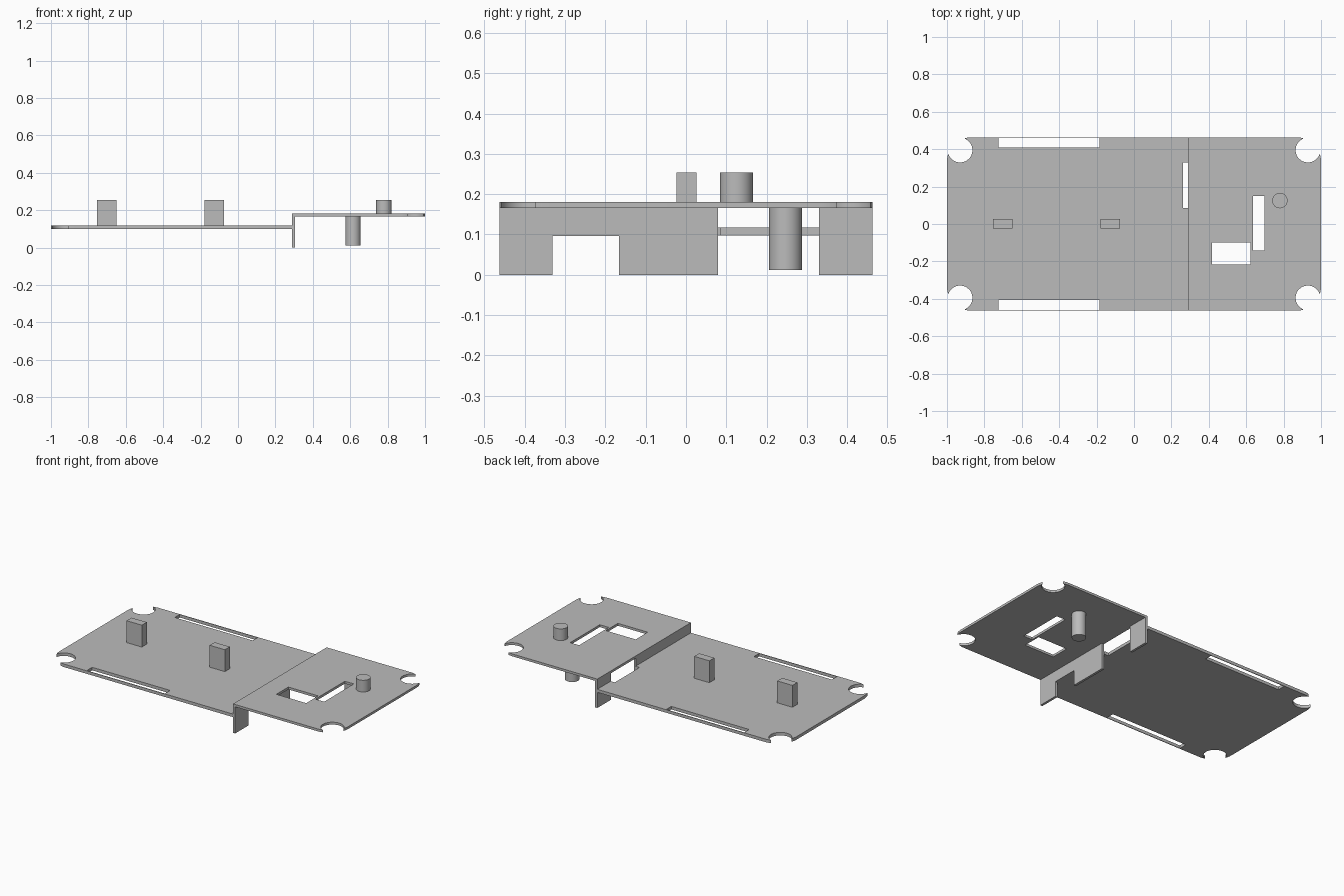
import bpy
import bmesh
from math import cos, sin, pi, atan2
from mathutils import Vector, Matrix
from mathutils.geometry import intersect_sphere_sphere_2d

cube = bpy.data.objects.get("Cube")
if cube:
    bpy.data.objects.remove(cube, do_unlink=True)

grey = bpy.data.materials.new("plain grey")
grey.use_nodes = True
GREY = (0.5, 0.5, 0.5, 1)
grey.diffuse_color = GREY
grey.node_tree.nodes["Principled BSDF"].inputs["Base Color"].default_value = GREY

HALF = 0.463        # half depth of the plates
STEP = 0.29         # where the two levels meet
LOW, LOW_TOP = 0.098, 0.117
HIGH, HIGH_TOP = 0.166, 0.181


def finish(name, mesh):
    obj = bpy.data.objects.new(name, mesh)
    bpy.context.collection.objects.link(obj)
    mesh.materials.clear()
    mesh.materials.append(grey)
    bpy.ops.object.select_all(action='DESELECT')
    obj.select_set(True)
    bpy.context.view_layer.objects.active = obj
    bpy.ops.object.shade_smooth_by_angle()
    return obj


def sheet(name, loops, thickness, matrix):
    """Flat sheet: first loop is the outline, the rest are holes."""
    curve = bpy.data.curves.new(name, 'CURVE')
    curve.dimensions = '2D'
    curve.fill_mode = 'BOTH'
    curve.extrude = thickness / 2
    for loop in loops:
        spline = curve.splines.new('POLY')
        spline.points.add(len(loop) - 1)
        for point, (x, y) in zip(spline.points, loop):
            point.co = (x, y, 0, 1)
        spline.use_cyclic_u = True
    temp = bpy.data.objects.new(name + " outline", curve)
    bpy.context.collection.objects.link(temp)
    graph = bpy.context.evaluated_depsgraph_get()
    mesh = bpy.data.meshes.new_from_object(temp.evaluated_get(graph))
    bpy.data.objects.remove(temp, do_unlink=True)
    bm = bmesh.new()
    bm.from_mesh(mesh)
    bmesh.ops.remove_doubles(bm, verts=bm.verts, dist=0.00005)
    bmesh.ops.recalc_face_normals(bm, faces=bm.faces)
    bm.transform(matrix)
    bm.to_mesh(mesh)
    bm.free()
    return finish(name, mesh)


def box(name, lo, hi):
    lo, hi = Vector(lo), Vector(hi)
    bm = bmesh.new()
    bmesh.ops.create_cube(bm, size=1, matrix=Matrix.Translation((lo + hi) / 2)
                          @ Matrix.Diagonal((*(hi - lo), 1)))
    mesh = bpy.data.meshes.new(name)
    bm.to_mesh(mesh)
    bm.free()
    return finish(name, mesh)


def post(name, x, y, radius, bottom, top):
    bm = bmesh.new()
    bmesh.ops.create_cone(bm, cap_ends=True, segments=48, radius1=radius,
                          radius2=radius, depth=top - bottom,
                          matrix=Matrix.Translation((x, y, (bottom + top) / 2)))
    mesh = bpy.data.meshes.new(name)
    bm.to_mesh(mesh)
    bm.free()
    return finish(name, mesh)


def rect(x0, x1, y0, y1):
    return [(x0, y0), (x1, y0), (x1, y1), (x0, y1)]


def arc(centre, radius, start, end, steps):
    angles = [start + (end - start) * i / steps for i in range(steps + 1)]
    return [(centre.x + radius * cos(a), centre.y + radius * sin(a)) for a in angles]


def corner():
    """Rounded corner bitten by a round screw hole, from side to back edge."""
    r, bite = 0.13, 0.066
    c, hole = Vector((1 - r, HALF - r)), Vector((0.93, 0.395))
    hits = [Vector(p) for p in intersect_sphere_sphere_2d(c, r, hole, bite)]
    first, last = sorted(hits, key=lambda p: p.y)
    angle = lambda p, o: atan2(p.y - o.y, p.x - o.x)
    return (arc(c, r, 0, angle(first, c), 6)
            + arc(hole, bite, angle(first, hole), angle(last, hole) - 2 * pi, 32)[1:]
            + arc(c, r, angle(last, c), pi / 2, 6)[1:])


# Plate ends: the same pair of corners, mirrored for the lower plate
back = corner()
end = [(x, -y) for x, y in reversed(back)] + back
upper = end + [(STEP, HALF), (STEP, -HALF)]
lower = [(-x, y) for x, y in end]
lower += [(STEP, HALF), (STEP, 0.33), (0.262, 0.33),
          (0.262, 0.085), (STEP, 0.085), (STEP, -HALF)]

side_slots = [rect(-0.725, -0.185, 0.41, HALF - 0.004),
              rect(-0.725, -0.185, 0.004 - HALF, -0.407)]
sheet("lower_plate", [lower] + side_slots, LOW_TOP - LOW,
      Matrix.Translation((0, 0, (LOW + LOW_TOP) / 2)))

# Upper plate with one joined L-shaped pair of windows
windows = [rect(0.417, 0.624, -0.217, -0.098), rect(0.635, 0.697, -0.143, 0.15)]
sheet("upper_plate", [upper] + windows, HIGH_TOP - HIGH,
      Matrix.Translation((0, 0, (HIGH + HIGH_TOP) / 2)))

# Step wall with its low notch and tall opening, drawn in y and z
wall = [(-HALF, 0), (-0.331, 0), (-0.331, 0.096), (-0.166, 0.096), (-0.166, 0),
        (0.08, 0), (0.08, HIGH), (0.33, HIGH), (0.33, 0), (HALF, 0),
        (HALF, HIGH), (-HALF, HIGH)]
upright = Matrix(((0, 0, 1, STEP + 0.0075), (1, 0, 0, 0), (0, 1, 0, 0), (0, 0, 0, 1)))
sheet("step_wall", [wall], 0.015, upright)

# Pegs and posts
for name, x in (("right_peg", -0.755), ("middle_peg", -0.18)):
    box(name, (x, -0.023, LOW_TOP - 0.002), (x + 0.105, 0.026, 0.254))
post("top_post", 0.78, 0.125, 0.041, HIGH_TOP - 0.002, 0.254)
post("bottom_post", 0.615, 0.247, 0.041, 0.012, HIGH + 0.002)
